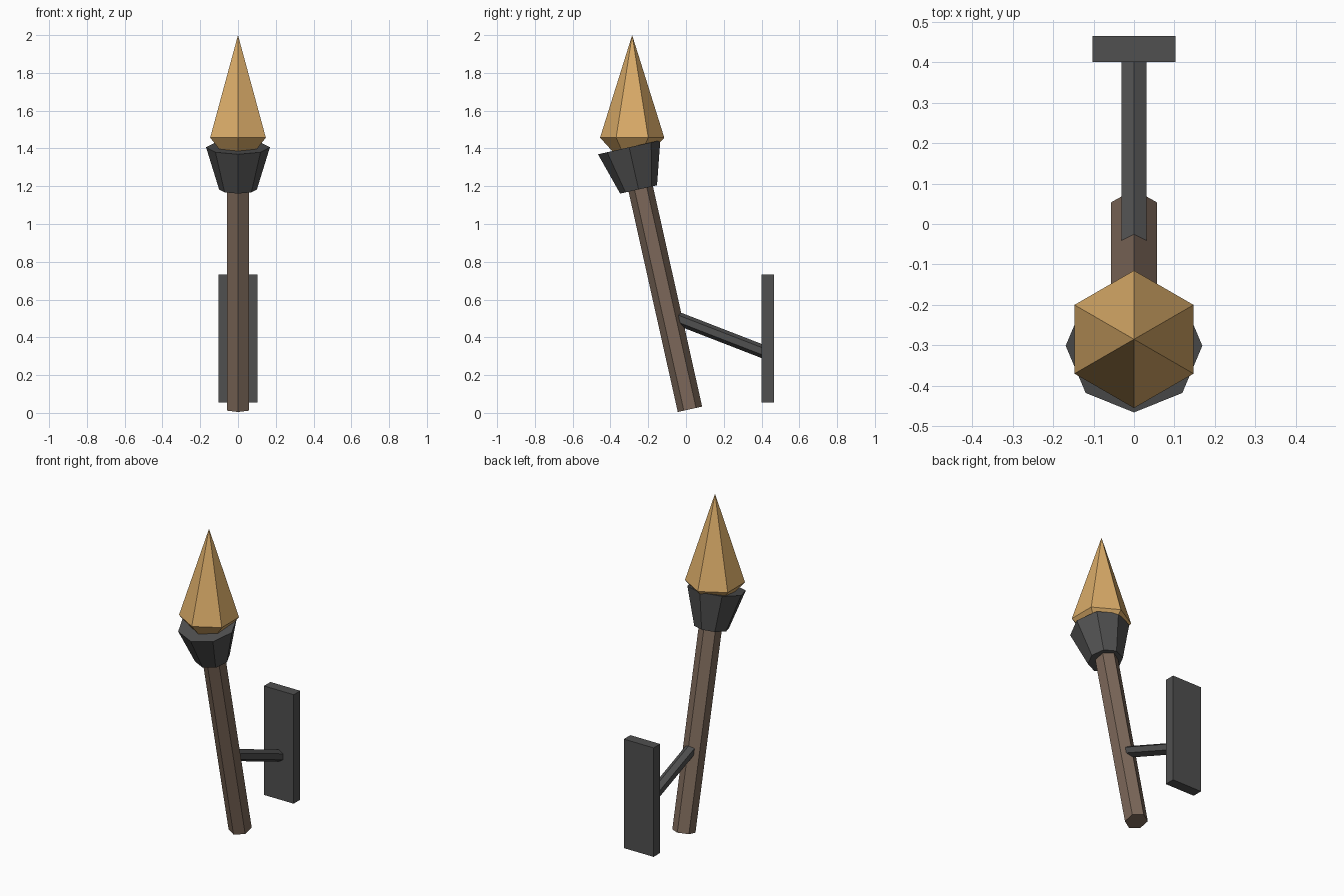
import bpy, bmesh, math
from mathutils import Vector

if "Cube" in bpy.data.objects:
    bpy.data.objects.remove(bpy.data.objects["Cube"])


def material(name, rgb):
    m = bpy.data.materials.new(name)
    m.diffuse_color = (*rgb, 1)
    m.use_nodes = True
    m.node_tree.nodes["Principled BSDF"].inputs["Base Color"].default_value = m.diffuse_color
    return m


wood = material("brown wood", (0.20, 0.137, 0.10))
iron = material("dark iron", (0.08, 0.08, 0.08))
gold = material("flame gold", (0.70, 0.41, 0.14))


def finish(bm, name, mat):
    bmesh.ops.remove_doubles(bm, verts=bm.verts, dist=1e-4)
    bmesh.ops.recalc_face_normals(bm, faces=bm.faces)
    me = bpy.data.meshes.new(name)
    bm.to_mesh(me)
    bm.free()
    me.materials.append(mat)
    ob = bpy.data.objects.new(name, me)
    bpy.context.collection.objects.link(ob)
    return ob


def lathe(name, mat, sides, stations):
    """Rings (y, z, radius) along a straight axis in the x = 0 plane, one corner in that plane."""
    ps = [Vector((0, y, z)) for y, z, r in stations]
    axis = (ps[-1] - ps[0]).normalized()
    side = Vector((1, 0, 0))
    up = axis.cross(side)
    bm = bmesh.new()
    rings = []
    for p, (_, _, r) in zip(ps, stations):
        if r == 0:
            rings.append([bm.verts.new(p)] * sides)
            continue
        angles = [2 * math.pi * i / sides for i in range(sides)]
        rings.append([bm.verts.new(p + r * (math.cos(a) * up + math.sin(a) * side)) for a in angles])
    for a, b in zip(rings, rings[1:]):
        for i in range(sides):
            j = (i + 1) % sides
            bm.faces.new(list(dict.fromkeys((a[i], a[j], b[j], b[i]))))
    for ring, st in ((rings[0], stations[0]), (rings[-1], stations[-1])):
        if st[2] > 0:
            bm.faces.new(ring)
    return finish(bm, name, mat)


# leaning handle, running up into the cup
lathe("handle", wood, 6, [(0.021, 0.019, 0.066), (-0.265, 1.30, 0.066)])

# eight-sided flared cup
lathe("cup", iron, 8, [(-0.251, 1.183, 0.10), (-0.301, 1.406, 0.169)])

# upright six-sided flame, its lower point sunk in the cup
lathe("flame", gold, 6, [(-0.285, 1.27, 0), (-0.285, 1.457, 0.17), (-0.285, 2.0, 0)])

# sloping arm from handle to wall plate
lathe("arm", iron, 6, [(-0.06, 0.506, 0.035), (0.42, 0.32, 0.035)])

# wall plate
bm = bmesh.new()
bmesh.ops.create_cube(bm, size=1)
for v in bm.verts:
    v.co = Vector((v.co.x * 0.205, 0.433 + v.co.y * 0.064, 0.394 + v.co.z * 0.678))
finish(bm, "wall_plate", iron)
